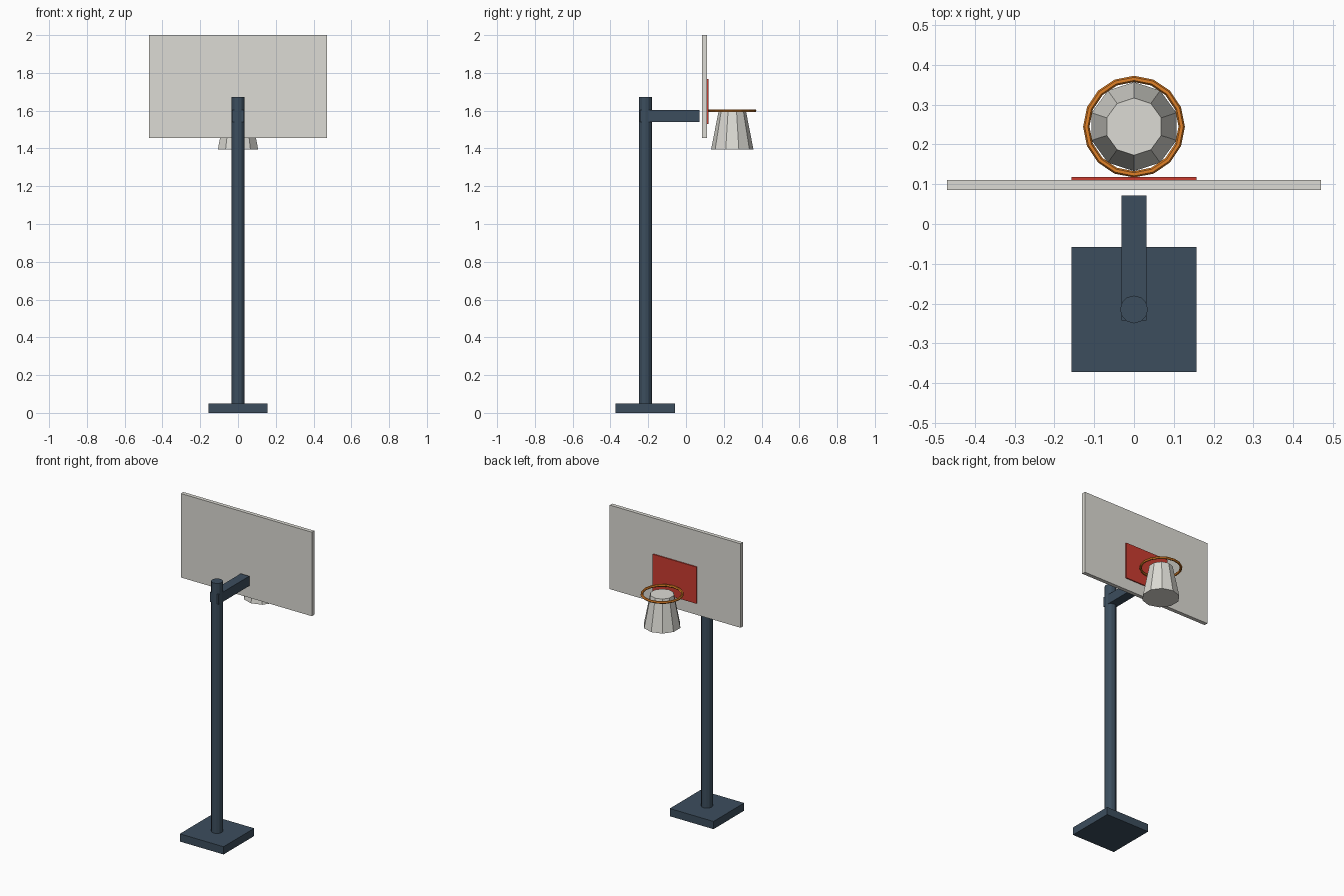
import bpy
from math import cos, sin, tau

cube = bpy.data.objects.get("Cube")
if cube:
    bpy.data.objects.remove(cube, do_unlink=True)


def material(name, color):
    mat = bpy.data.materials.new(name)
    mat.use_nodes = True
    mat.diffuse_color = (*color, 1)
    mat.node_tree.nodes["Principled BSDF"].inputs["Base Color"].default_value = (*color, 1)
    return mat


steel = material("dark blue steel", (0.045, 0.075, 0.11))
white = material("off white", (0.72, 0.71, 0.66))
red = material("target red", (0.60, 0.045, 0.03))
orange = material("rim orange", (0.75, 0.22, 0.02))


def finish(name, mat):
    obj = bpy.context.object
    obj.name = name
    obj.data.materials.append(mat)
    return obj


def box(name, mat, low, high):
    center = [(a + b) / 2 for a, b in zip(low, high)]
    bpy.ops.mesh.primitive_cube_add(size=1, location=center)
    obj = finish(name, mat)
    obj.scale = [b - a for a, b in zip(low, high)]
    return obj


def cone(name, mat, sides, bottom, top, y, low, high):
    bpy.ops.mesh.primitive_cone_add(vertices=sides, radius1=bottom, radius2=top,
                                    depth=high - low, location=(0, y, (low + high) / 2))
    return finish(name, mat)


POLE_Y, HOOP_Y, HOOP_Z = -0.215, 0.245, 1.6

# Stand
box("base", steel, (-0.157, -0.372, 0), (0.157, -0.058, 0.05))
cone("pole", steel, 12, 0.035, 0.035, POLE_Y, 0.05, 1.673)
box("support_arm", steel, (-0.031, -0.243, 1.54), (0.031, 0.072, 1.603))

# Board and its painted target
box("backboard", white, (-0.47, 0.086, 1.455), (0.47, 0.111, 2.0))
box("target_panel", red, (-0.157, 0.111, 1.53), (0.157, 0.118, 1.768))

# Hoop and closed net
bpy.ops.mesh.primitive_torus_add(major_segments=16, minor_segments=6, major_radius=0.12,
                                 minor_radius=0.008, location=(0, HOOP_Y, HOOP_Z))
finish("rim", orange)
cone("net", white, 10, 0.112, 0.072, HOOP_Y, 1.395, HOOP_Z)
